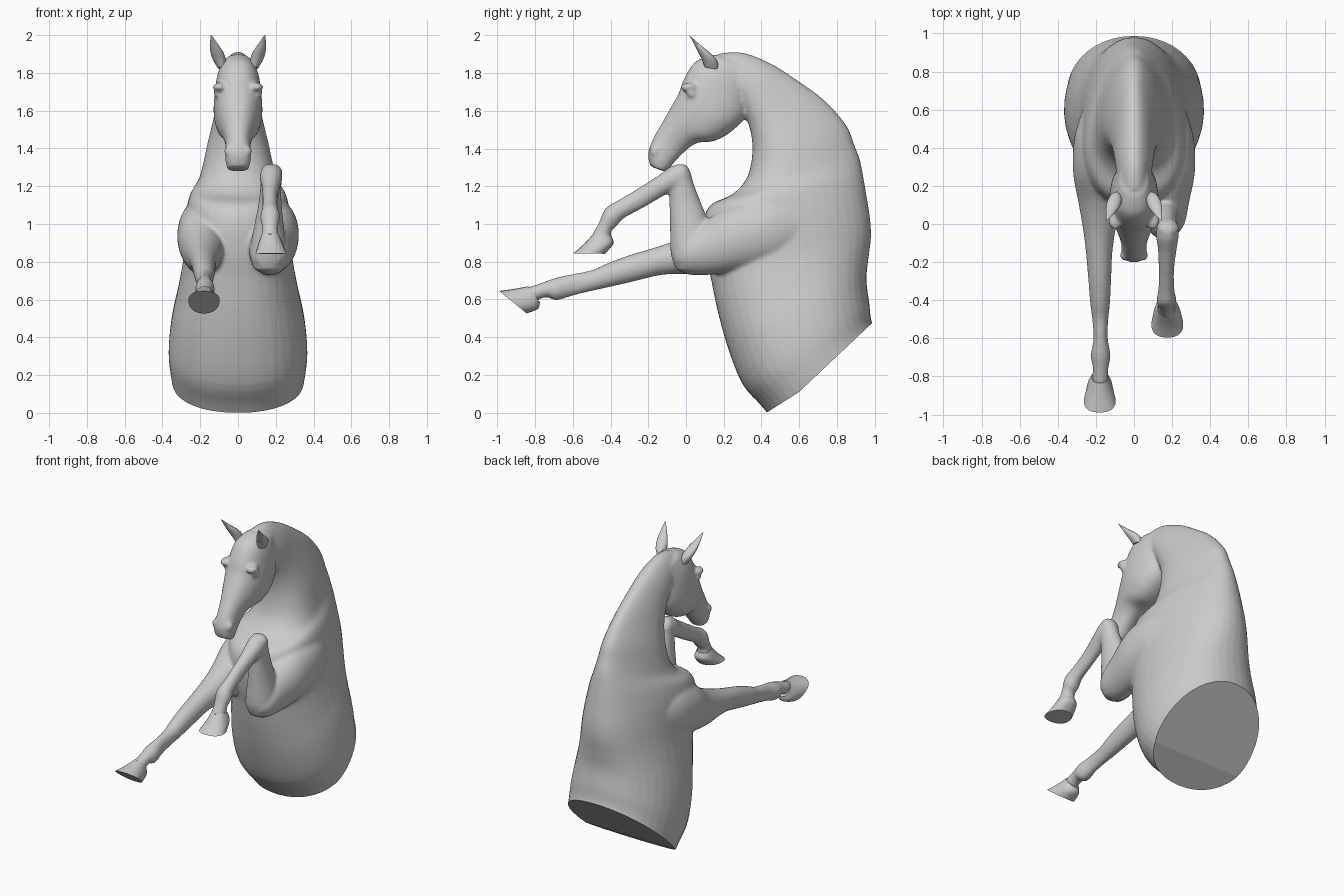
import bpy, bmesh, math
from mathutils import Vector, Matrix

coat = bpy.data.materials.new("plain grey")
coat.diffuse_color = (0.6, 0.6, 0.6, 1)


def spline(p0, p1, p2, p3, t):
    return [0.5 * (2 * b + (c - a) * t + (2 * a - 5 * b + 4 * c - d) * t * t
                   + (3 * b - a - 3 * c + d) * t ** 3) for a, b, c, d in zip(p0, p1, p2, p3)]


def loft(bm, sections, power=2.0, steps=4, n=40, side=1):
    """Skin rings; section = front y, front z, back y, back z, centre x, half width, back taper."""
    rows, last = [], len(sections) - 1
    for i in range(last):
        q = [sections[max(0, min(last, i + k))] for k in (-1, 0, 1, 2)]
        rows += [spline(*q, s / steps) for s in range(steps)]
    rows.append(sections[-1])
    rings = []
    for fy, fz, by, bz, cx, w, k in rows:
        ring = []
        for j in range(n):
            a = 2 * math.pi * j / n
            c, s = math.cos(a), math.sin(a)
            u = math.copysign(abs(c) ** (2 / power), c)
            v = math.copysign(abs(s) ** (2 / power), s) * (1 - k * u)
            h = (u + 1) / 2
            ring.append(bm.verts.new((side * (cx + w * v), fy + (by - fy) * h, fz + (bz - fz) * h)))
        rings.append(ring)
    for r, q in zip(rings, rings[1:]):
        for j in range(n):
            bm.faces.new((r[j], r[(j + 1) % n], q[(j + 1) % n], q[j]))
    bm.faces.new(rings[0][::-1])
    bm.faces.new(rings[-1])


def lump(bm, loc, size):
    """Small ellipsoid on both sides of the head."""
    for sx in (-1, 1):
        m = Matrix.Translation((sx * loc[0], loc[1], loc[2])) @ Matrix.Diagonal((*size, 1))
        bmesh.ops.create_uvsphere(bm, u_segments=16, v_segments=10, radius=1, matrix=m)


def finish(bm, name, angle=40):
    bmesh.ops.recalc_face_normals(bm, faces=bm.faces[:])
    mesh = bpy.data.meshes.new(name)
    bm.to_mesh(mesh)
    bm.free()
    mesh.materials.append(coat)
    ob = bpy.data.objects.new(name, mesh)
    bpy.context.collection.objects.link(ob)
    bpy.ops.object.select_all(action='DESELECT')
    ob.select_set(True)
    bpy.context.view_layer.objects.active = ob
    bpy.ops.object.shade_smooth_by_angle(angle=math.radians(angle))
    return ob


body = bmesh.new()

# barrel, chest and arched neck
loft(body, [
    (.52, -.12, 1.08, .36, 0, .33, .1), (.405, .03, .992, .46, 0, .355, .1),
    (.30, .15, .972, .58, 0, .365, .1), (.22, .35, .957, .70, 0, .348, .1),
    (.165, .55, .965, .80, 0, .315, .1), (.13, .72, .98, .92, 0, .288, .12),
    (.10, .85, .977, 1.02, 0, .28, .15), (.09, 1.0, .962, 1.12, 0, .27, .2),
    (.13, 1.10, .942, 1.24, 0, .245, .26), (.25, 1.16, .922, 1.34, 0, .20, .32),
    (.325, 1.25, .892, 1.42, 0, .175, .36), (.352, 1.38, .852, 1.52, 0, .15, .38),
    (.34, 1.50, .74, 1.65, 0, .122, .38), (.30, 1.60, .60, 1.755, 0, .105, .32),
    (.25, 1.68, .45, 1.85, 0, .095, .28), (.17, 1.72, .30, 1.908, 0, .08, .2),
    (.10, 1.75, .18, 1.905, 0, .065, .1)], power=2.15)

# head from poll to chin
loft(body, [
    (.15, 1.90, .36, 1.80, 0, .075, 0), (.05, 1.86, .33, 1.68, 0, .11, 0),
    (-.01, 1.77, .315, 1.57, 0, .125, 0), (-.04, 1.69, .24, 1.49, 0, .128, -.05),
    (-.085, 1.61, .15, 1.44, 0, .11, -.1), (-.13, 1.53, .06, 1.43, 0, .084, -.1),
    (-.165, 1.47, 0, 1.39, 0, .068, 0), (-.195, 1.40, -.055, 1.335, 0, .066, .05),
    (-.20, 1.355, -.08, 1.305, 0, .066, .05), (-.188, 1.305, -.105, 1.275, 0, .055, 0)], power=2.3)

# eyes, brows and nostril swellings
lump(body, (.105, .03, 1.69), (.026, .026, .022))
lump(body, (.098, .015, 1.725), (.036, .045, .024))
lump(body, (.045, -.165, 1.385), (.03, .028, .032))

# bent foreleg: shoulder, forearm, shin
loft(body, [
    (.66, 1.06, .66, .88, .21, .035, 0), (.47, 1.12, .47, .80, .215, .095, 0),
    (.28, 1.11, .28, .755, .20, .12, 0), (.12, 1.03, .12, .73, .175, .115, 0),
    (0, .95, 0, .735, .165, .10, 0), (-.06, .88, -.06, .78, .16, .06, 0)])
loft(body, [
    (-.05, .755, .10, .77, .16, .08, 0), (-.08, .84, .13, .90, .16, .095, 0),
    (-.085, 1.0, .115, 1.02, .165, .075, 0), (-.088, 1.12, .08, 1.11, .17, .06, 0),
    (-.088, 1.22, .042, 1.21, .175, .055, 0), (-.07, 1.29, .022, 1.28, .178, .056, 0),
    (-.05, 1.318, 0, 1.315, .175, .03, 0)])
loft(body, [
    (-.03, 1.315, .03, 1.24, .175, .05, 0), (-.08, 1.305, -.03, 1.19, .175, .06, 0),
    (-.15, 1.255, -.10, 1.16, .175, .05, 0), (-.26, 1.185, -.22, 1.09, .17, .04, 0),
    (-.36, 1.125, -.33, 1.03, .17, .042, 0), (-.425, 1.085, -.37, .985, .17, .052, 0),
    (-.465, 1.0, -.395, .965, .17, .043, 0), (-.50, .94, -.395, .91, .17, .047, 0)])

# stretched foreleg on the other side
loft(body, [
    (.66, 1.06, .66, .88, .21, .035, 0), (.47, 1.12, .47, .80, .215, .095, 0),
    (.28, 1.09, .28, .755, .20, .12, 0), (.12, .99, .12, .73, .185, .108, 0),
    (-.02, .925, 0, .735, .182, .088, 0), (-.15, .88, -.13, .73, .183, .07, 0),
    (-.30, .835, -.28, .695, .18, .06, 0), (-.42, .79, -.41, .665, .178, .052, 0),
    (-.50, .755, -.50, .645, .177, .042, 0), (-.60, .735, -.60, .62, .175, .037, 0),
    (-.69, .715, -.69, .595, .175, .052, 0), (-.76, .69, -.73, .612, .175, .042, 0),
    (-.82, .67, -.78, .60, .177, .042, 0), (-.86, .66, -.80, .58, .177, .04, 0)], side=-1)

# fuse the flesh into one skin
horse = finish(body, "horse_body")
remesh = horse.modifiers.new("fuse", 'REMESH')
remesh.mode = 'VOXEL'
remesh.voxel_size = .011
smooth = horse.modifiers.new("soften", 'SMOOTH')
smooth.factor = .5
smooth.iterations = 4
deps = bpy.context.evaluated_depsgraph_get()
fused = bpy.data.meshes.new_from_object(horse.evaluated_get(deps))
bm = bmesh.new()
bm.from_mesh(fused)
bpy.data.objects.remove(horse)

# slanted cut under the barrel, in two flats
for y0, z0, y1, z1 in ((.60, .11, .978, .467), (.435, .005, .60, .11)):
    cut = bmesh.ops.bisect_plane(bm, geom=bm.verts[:] + bm.edges[:] + bm.faces[:],
                                 plane_co=Vector((0, y0, z0)),
                                 plane_no=Vector((0, z1 - z0, y0 - y1)).normalized(), clear_outer=True)
    rim = [e for e in cut['geom_cut'] if isinstance(e, bmesh.types.BMEdge)]
    bmesh.ops.holes_fill(bm, edges=rim, sides=0)
finish(bm, "horse_body")

# ears
for sx, name in ((-1, "ear_right"), (1, "ear_left")):
    bm = bmesh.new()
    loft(bm, [
        (.10, 1.83, .17, 1.82, .085, .022, 0), (.085, 1.87, .165, 1.865, .098, .034, 0),
        (.062, 1.915, .13, 1.905, .112, .034, 0), (.04, 1.96, .075, 1.95, .128, .02, 0),
        (.018, 2.0, .024, 1.995, .142, .003, 0)],
        n=16, side=sx)
    finish(bm, name)

# hooves
bm = bmesh.new()
loft(bm, [(-.485, .955, -.395, .935, .17, .046, 0), (-.545, .89, -.385, .895, .173, .066, 0),
          (-.597, .845, -.43, .842, .175, .083, .12)], power=2.3, n=20)
finish(bm, "hoof_bent_leg")
bm = bmesh.new()
loft(bm, [(-.835, .67, -.775, .585, .177, .044, 0), (-.90, .658, -.785, .55, .179, .062, 0),
          (-.99, .645, -.845, .526, .18, .083, .12)], power=2.3, n=20, side=-1)
finish(bm, "hoof_straight_leg")
